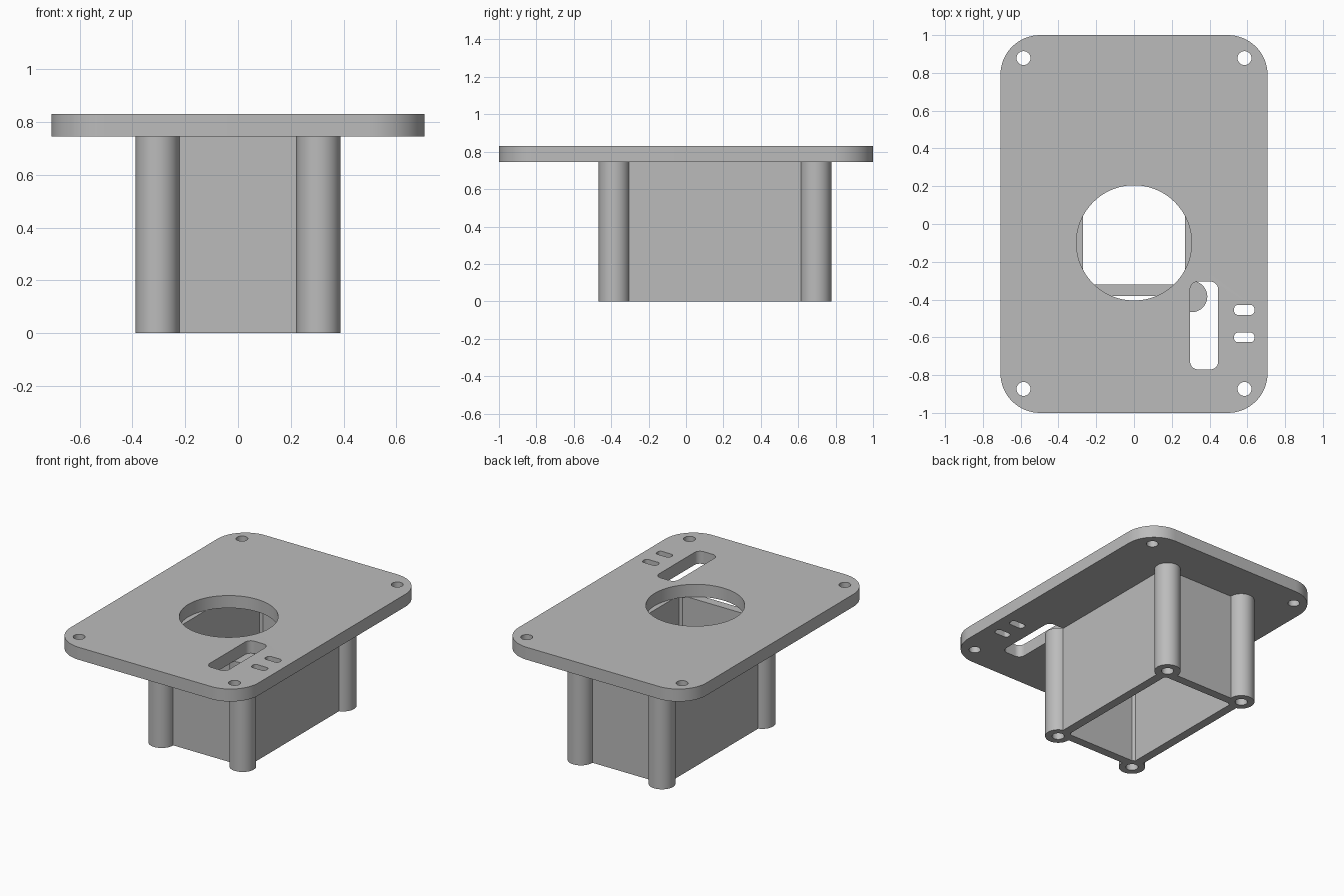
import bpy, bmesh, math

if "Cube" in bpy.data.objects:
    bpy.data.objects.remove(bpy.data.objects["Cube"], do_unlink=True)

GREY = (0.5, 0.5, 0.5, 1.0)
grey = bpy.data.materials.new("plain grey")
grey.use_nodes = True
grey.diffuse_color = GREY
grey.node_tree.nodes["Principled BSDF"].inputs["Base Color"].default_value = GREY


def rounded(x0, x1, y0, y1, r, steps=16):
    """Outline of a rectangle with rounded corners."""
    if r == 0:
        return [(x1, y1), (x0, y1), (x0, y0), (x1, y0)]
    pts = []
    corners = [(x1 - r, y1 - r), (x0 + r, y1 - r), (x0 + r, y0 + r), (x1 - r, y0 + r)]
    for i, (cx, cy) in enumerate(corners):
        for k in range(steps + 1):
            a = math.pi / 2 * (i + k / steps)
            pts.append((cx + r * math.cos(a), cy + r * math.sin(a)))
    return pts


def circle(cx, cy, r, n=64):
    return [(cx + r * math.cos(math.tau * i / n), cy + r * math.sin(math.tau * i / n))
            for i in range(n)]


def prism(name, loops, z0, z1):
    """Solid between two heights; the loops after the first are holes."""
    curve = bpy.data.curves.new(name, 'CURVE')
    curve.dimensions = '2D'
    curve.fill_mode = 'BOTH'
    curve.extrude = (z1 - z0) / 2
    for loop in loops:
        spline = curve.splines.new('POLY')
        spline.points.add(len(loop) - 1)
        for p, (x, y) in zip(spline.points, loop):
            p.co = (x, y, 0, 1)
        spline.use_cyclic_u = True
    temp = bpy.data.objects.new(name + " outline", curve)
    bpy.context.collection.objects.link(temp)
    deps = bpy.context.evaluated_depsgraph_get()
    mesh = bpy.data.meshes.new_from_object(temp.evaluated_get(deps))
    bpy.data.objects.remove(temp, do_unlink=True)

    bm = bmesh.new()
    bm.from_mesh(mesh)
    bmesh.ops.remove_doubles(bm, verts=bm.verts, dist=1e-5)
    bmesh.ops.translate(bm, verts=bm.verts, vec=(0, 0, (z0 + z1) / 2))
    bmesh.ops.recalc_face_normals(bm, faces=bm.faces)
    bm.to_mesh(mesh)
    bm.free()
    mesh.materials.clear()
    mesh.materials.append(grey)
    obj = bpy.data.objects.new(name, mesh)
    bpy.context.collection.objects.link(obj)
    return obj


def combine(target, tool, operation):
    """Apply a boolean and discard the tool object."""
    mod = target.modifiers.new("combine", 'BOOLEAN')
    mod.operation = operation
    mod.solver = 'EXACT'
    mod.object = tool
    deps = bpy.context.evaluated_depsgraph_get()
    mesh = bpy.data.meshes.new_from_object(target.evaluated_get(deps))
    target.modifiers.clear()
    target.data = mesh
    bpy.data.objects.remove(tool, do_unlink=True)


PLATE_BOTTOM, PLATE_TOP = 0.745, 0.83

# Top plate with round opening, corner screw holes and slots
holes = [circle(0, -0.1, 0.305, 96),
         rounded(0.297, 0.446, -0.77, -0.305, 0.042),
         rounded(0.53, 0.637, -0.481, -0.429, 0.02),
         rounded(0.53, 0.637, -0.626, -0.575, 0.02)]
holes += [circle(x, y, 0.037, 32) for x in (-0.585, 0.585) for y in (-0.873, 0.878)]
plate = prism("top_plate", [rounded(-0.707, 0.707, -1, 1, 0.21)] + holes,
              PLATE_BOTTOM, PLATE_TOP)

# Open-bottomed box walls
housing = prism("box_housing", [rounded(-0.33, 0.33, -0.38, 0.69, 0),
                                rounded(-0.27, 0.27, -0.32, 0.63, 0)], 0, PLATE_BOTTOM)

# Corner posts with blind screw holes from below
spots = [(x, y) for x in (-0.305, 0.305) for y in (-0.384, 0.694)]
for x, y in spots:
    combine(housing, prism("post", [circle(x, y, 0.083)], 0, PLATE_BOTTOM), 'UNION')
for x, y in spots:
    combine(housing, prism("post_hole", [circle(x, y, 0.039, 32)], -0.1, 0.45), 'DIFFERENCE')

# Smooth round walls, crisp edges
bpy.ops.object.select_all(action='DESELECT')
for obj in (plate, housing):
    obj.select_set(True)
bpy.context.view_layer.objects.active = housing
bpy.ops.object.shade_smooth_by_angle(angle=math.radians(30))
